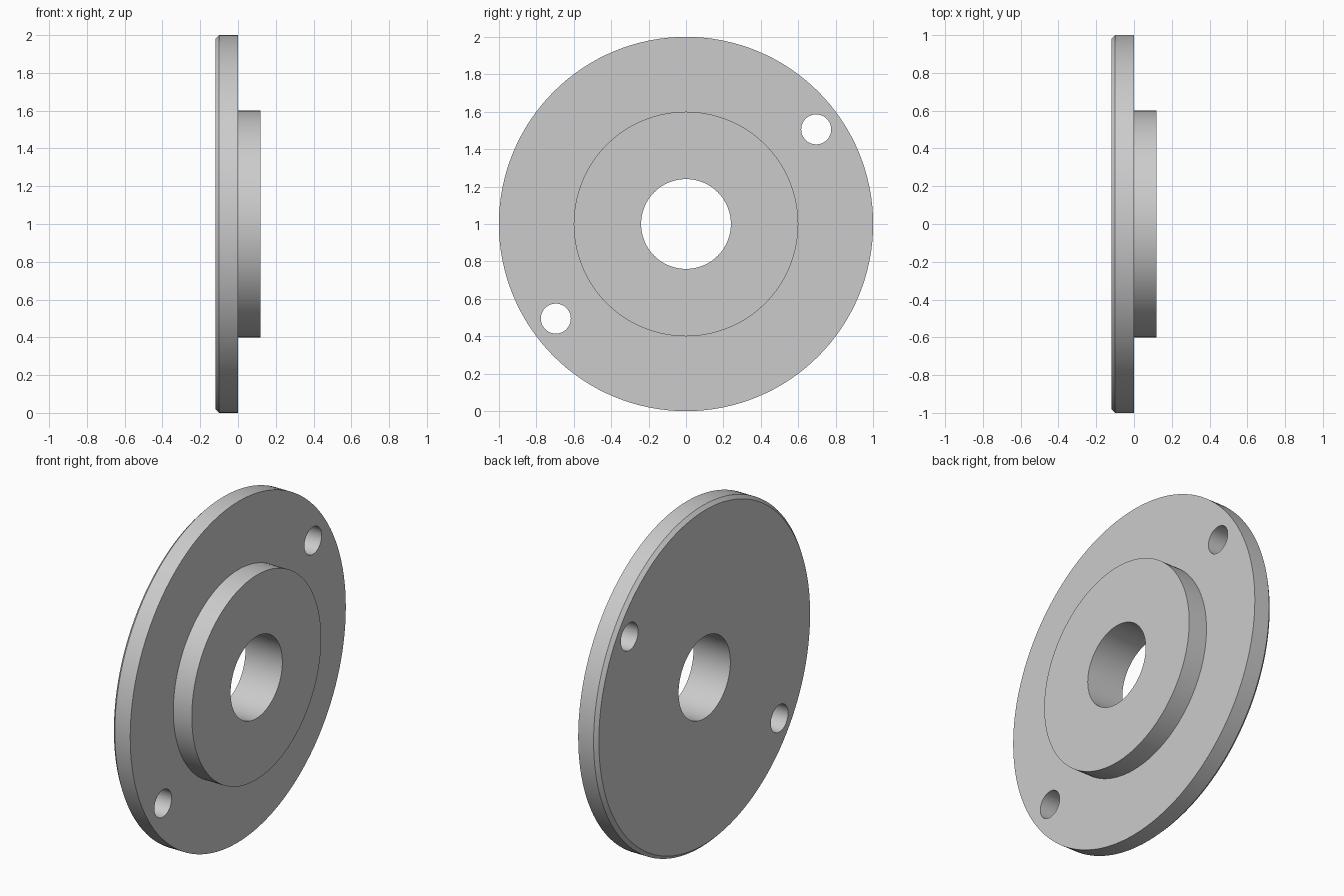
import bpy, bmesh, math
from mathutils import Matrix, Vector

SEGMENTS = 128
AXIS_Z = 1.0

if "Cube" in bpy.data.objects:
    bpy.data.objects.remove(bpy.data.objects["Cube"], do_unlink=True)

# Plain grey metal
grey = bpy.data.materials.new("grey_metal")
grey.use_nodes = True
colour = (0.6, 0.6, 0.6, 1.0)
grey.diffuse_color = colour
grey.node_tree.nodes["Principled BSDF"].inputs["Base Color"].default_value = colour


def new_object(name, bm):
    bmesh.ops.recalc_face_normals(bm, faces=bm.faces)
    mesh = bpy.data.meshes.new(name)
    bm.to_mesh(mesh)
    bm.free()
    mesh.materials.append(grey)
    obj = bpy.data.objects.new(name, mesh)
    bpy.context.collection.objects.link(obj)
    return obj


# Flange, hub and bore: one closed (x, radius) profile turned about the x axis
profile = [(-0.12, 0.24), (-0.12, 0.98), (-0.10, 1.0), (0, 1.0),
           (0, 0.6), (0.12, 0.6), (0.12, 0.24)]
bm = bmesh.new()
verts = [bm.verts.new((x, 0, AXIS_Z + r)) for x, r in profile]
edges = [bm.edges.new((a, b)) for a, b in zip(verts, verts[1:] + verts[:1])]
bmesh.ops.spin(bm, geom=verts + edges, cent=(0, 0, AXIS_Z), axis=(1, 0, 0),
               angle=math.tau, steps=SEGMENTS, use_merge=True)
bmesh.ops.remove_doubles(bm, verts=bm.verts, dist=1e-5)
flange = new_object("hubbed_flange", bm)

# Two opposite bolt holes
bm = bmesh.new()
for turn in (0, math.pi):
    angle = math.radians(36) + turn
    place = Vector((0, 0.86 * math.cos(angle), AXIS_Z + 0.86 * math.sin(angle)))
    bmesh.ops.create_cone(bm, cap_ends=True, segments=64, radius1=0.08, radius2=0.08,
                          depth=0.6, matrix=Matrix.Translation(place)
                          @ Matrix.Rotation(math.pi / 2, 4, "Y"))
cutter = new_object("bolt_hole_cutter", bm)
cutter.hide_render = True
cutter.hide_viewport = True

cut = flange.modifiers.new("bolt_holes", "BOOLEAN")
cut.operation = "DIFFERENCE"
cut.solver = "EXACT"
cut.object = cutter

# Apply the cut, then smooth the round walls and keep the rims sharp
bpy.ops.object.select_all(action="DESELECT")
flange.select_set(True)
bpy.context.view_layer.objects.active = flange
bpy.ops.object.modifier_apply(modifier=cut.name)
bpy.data.objects.remove(cutter, do_unlink=True)
bpy.ops.object.shade_smooth_by_angle(angle=math.radians(30))
